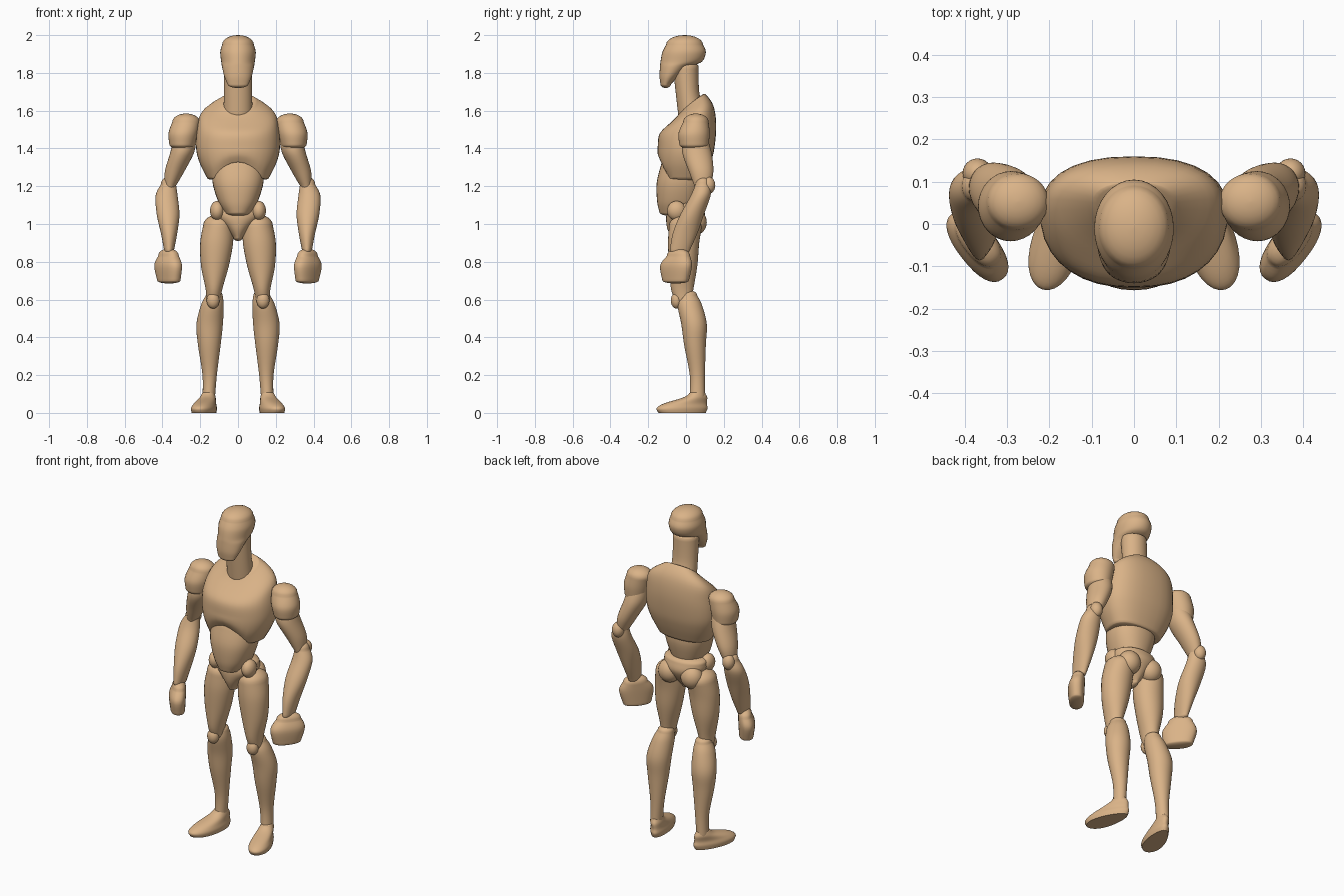
import bpy, bmesh
from math import sin, cos, pi, radians
from mathutils import Matrix

cube = bpy.data.objects.get("Cube")
if cube:
    bpy.data.objects.remove(cube)

SEGMENTS = 32
STEPS = 5
CAP_STEPS = 6
UNIT = 0.01  # all part sizes below are in hundredths

wood = bpy.data.materials.new("tan_wood")
wood.use_nodes = True
TAN = (0.70, 0.45, 0.245, 1.0)
wood.diffuse_color = TAN
wood.node_tree.nodes["Principled BSDF"].inputs["Base Color"].default_value = TAN


def spline(a, b, c, d, t):
    """Smooth interpolation between b and c."""
    return b + t * ((c - a) + t * ((2 * a - 5 * b + 4 * c - d) + t * (3 * (b - c) + d - a))) / 2


def smooth_rings(rings):
    out = []
    last = len(rings) - 1
    for i in range(last):
        near = [rings[max(i - 1, 0)], rings[i], rings[i + 1], rings[min(i + 2, last)]]
        for s in range(STEPS):
            out.append([spline(*values, s / STEPS) for values in zip(*near)])
    return out + [list(rings[-1])]


def dome(ring, height):
    """Rings that close one end with a rounded cap."""
    z, x, rx, front, back, tilt = ring
    mid, ry = (front + back) / 2, (back - front) / 2
    out = []
    for i in range(1, CAP_STEPS + 1):
        a = radians(88) * i / CAP_STEPS
        k = cos(a)
        out.append([z + height * sin(a), x, rx * k, mid - ry * k, mid + ry * k, tilt])
    return out


def add_object(name, bm):
    bmesh.ops.recalc_face_normals(bm, faces=bm.faces)
    mesh = bpy.data.meshes.new(name)
    bm.to_mesh(mesh)
    bm.free()
    mesh.materials.append(wood)
    mesh.shade_smooth()
    mesh.set_sharp_from_angle(angle=radians(60))
    bpy.context.collection.objects.link(bpy.data.objects.new(name, mesh))


def add_part(name, bm, paired):
    """Paired parts are modelled on the left and mirrored to the right."""
    if paired:
        twin = bm.copy()
        bmesh.ops.transform(twin, matrix=Matrix.Diagonal((-1, 1, 1, 1)), verts=twin.verts)
        add_object("right_" + name, twin)
        name = "left_" + name
    add_object(name, bm)


def loft(name, rings, low, high, paired=True, power=1.0, taper=0.0, yaw=0.0, warp=None):
    """Skin rings of (z, centre x, half width, front y, back y, optional tilt)."""
    rings = [list(r) + [0] * (6 - len(r)) for r in rings]
    body = smooth_rings(rings)
    body = dome(rings[0], -low)[::-1] + body + dome(rings[-1], high)
    bm = bmesh.new()
    loops = []
    for z, x, rx, front, back, tilt in body:
        mid, ry = (front + back) / 2, (back - front) / 2
        loop = []
        for i in range(SEGMENTS):
            a = 2 * pi * i / SEGMENTS
            c, s = cos(a), sin(a)
            c = abs(c) ** power * (1 if c > 0 else -1)
            s = abs(s) ** power * (1 if s > 0 else -1)
            u, v = rx * c * (1 + taper * s), ry * s
            px = x + u * cos(yaw) - v * sin(yaw)
            py = mid + u * sin(yaw) + v * cos(yaw)
            pz = z + tilt * v
            if warp:
                pz += warp(px, py, pz)
            loop.append(bm.verts.new((px * UNIT, py * UNIT, pz * UNIT)))
        loops.append(loop)
    for lower, upper in zip(loops, loops[1:]):
        for i in range(SEGMENTS):
            j = (i + 1) % SEGMENTS
            bm.faces.new((lower[i], lower[j], upper[j], upper[i]))
    bm.faces.new(loops[0])
    bm.faces.new(loops[-1])
    add_part(name, bm, paired)


def ball(name, centre, radii):
    bm = bmesh.new()
    bmesh.ops.create_uvsphere(bm, u_segments=24, v_segments=16, radius=UNIT)
    place = Matrix.Translation([c * UNIT for c in centre]) @ Matrix.Diagonal((*radii, 1))
    bmesh.ops.transform(bm, matrix=place, verts=bm.verts)
    add_part(name, bm, True)


def rib_arch(x, y, z):
    """Raises the lower front edge of the chest into an arch."""
    side = max(0, 1 - (x / 13) ** 2)
    front = min(1, max(0, -y / 10))
    fade = min(1, max(0, (140 - z) / 16))
    return 9 * side * front * fade


# Head and neck
loft("head", [(174, 0, 5.5, -13.5, -8), (178, 0, 7.2, -14, -4), (183, 0, 8.4, -13.8, 2),
              (186, 0, 8.9, -13.5, 8.5), (191, 0, 9.4, -12.5, 10.5), (195, 0, 8.4, -10.5, 9)],
     2, 5, paired=False)
loft("neck", [(160, 0, 7.7, -4, 9, .5), (170, 0, 7.4, -5.5, 7), (184, 0, 7.4, -7, 6.5)],
     1, 1, paired=False)

# Torso
loft("chest", [(124, 0, 16, -13, 10), (132, 0, 20, -14.8, 13), (140, 0, 22, -15, 15),
               (150, 0, 21.5, -14, 16, .15), (158, 0, 19, -8.5, 14.5, .4),
               (164, 0, 10, -3, 10, .75)],
     1, 1, paired=False, power=.85, taper=.1, warp=rib_arch)
loft("abdomen", [(106, 0, 7, -14, 5), (112, 0, 10.5, -15.3, 7), (122, 0, 13.5, -15.5, 9),
                 (132, 0, 13.5, -13, 8)], 2, 3, paired=False, power=.9)
loft("pelvis", [(93, 0, 2.5, -8, 3), (98, 0, 6.5, -10, 7), (104, 0, 12.5, -10.5, 10),
                (109, 0, 13, -9, 9)], 2, 3, paired=False)
ball("hip", (11, -5, 107), (3.8, 5, 5.2))
ball("buttock", (7.5, 5, 101), (6.5, 6, 6.8))

# Legs
loft("thigh", [(60, 13, 3.7, -6, 3), (66, 12.7, 4.5, -8, 4), (78, 12.2, 7.4, -9, 6),
               (90, 11.3, 8.7, -9.5, 7), (99, 10.5, 8, -9, 8.5)], 3, 6)
ball("kneecap", (13.2, -5, 59.5), (3.4, 3, 4.3))
loft("shin", [(8, 15.5, 3.3, 2, 10), (20, 15, 3.8, 2, 10), (36, 15.2, 6, -1, 10.5),
              (47, 15, 7, -2.5, 11), (57, 13.6, 6, -4.5, 8.5), (62, 12.6, 4.5, -3.5, 6)], 2, 3)
loft("foot", [(0, 17.5, 5.5, -15, 11), (2.5, 17.5, 5.8, -16, 12), (5, 17, 5, -12, 11.5),
              (8, 15.8, 4, -2, 11.5), (10, 15.5, 3.3, 1.5, 10.5)],
     0, 1.5, taper=-.2, yaw=radians(17))

# Arms
loft("shoulder", [(142, 29.5, 6.8, -3.5, 12), (148, 29, 7.8, -4, 12.5),
                  (154, 27.5, 7.3, -1.5, 12)], 2.5, 4.5)
loft("upper_arm", [(120, 36, 3, 4.5, 13), (128, 33.5, 5.2, 1.5, 14.5), (138, 29.5, 6.3, -2, 13.5),
                   (146, 28, 6, -1, 11)], 2, 4)
ball("elbow", (37, 12, 120.5), (3.5, 3.5, 4.5))
loft("forearm", [(86, 36.5, 2.6, -8.5, 2), (95, 36.5, 4.3, -7, 6), (105, 37, 6, -3, 9.5),
                 (115, 37.8, 5.8, 2.5, 13), (121, 36.8, 4, 5, 13)], 2, 4)
loft("hand", [(70, 36.6, 4, -13.5, 2.5), (78, 37, 4.6, -15, 4.5), (83, 36.8, 3.8, -11, 3)],
     1.5, 4, power=.85, yaw=radians(-38))
ball("thumb", (33.5, -9.5, 77), (2.4, 3, 4.5))
